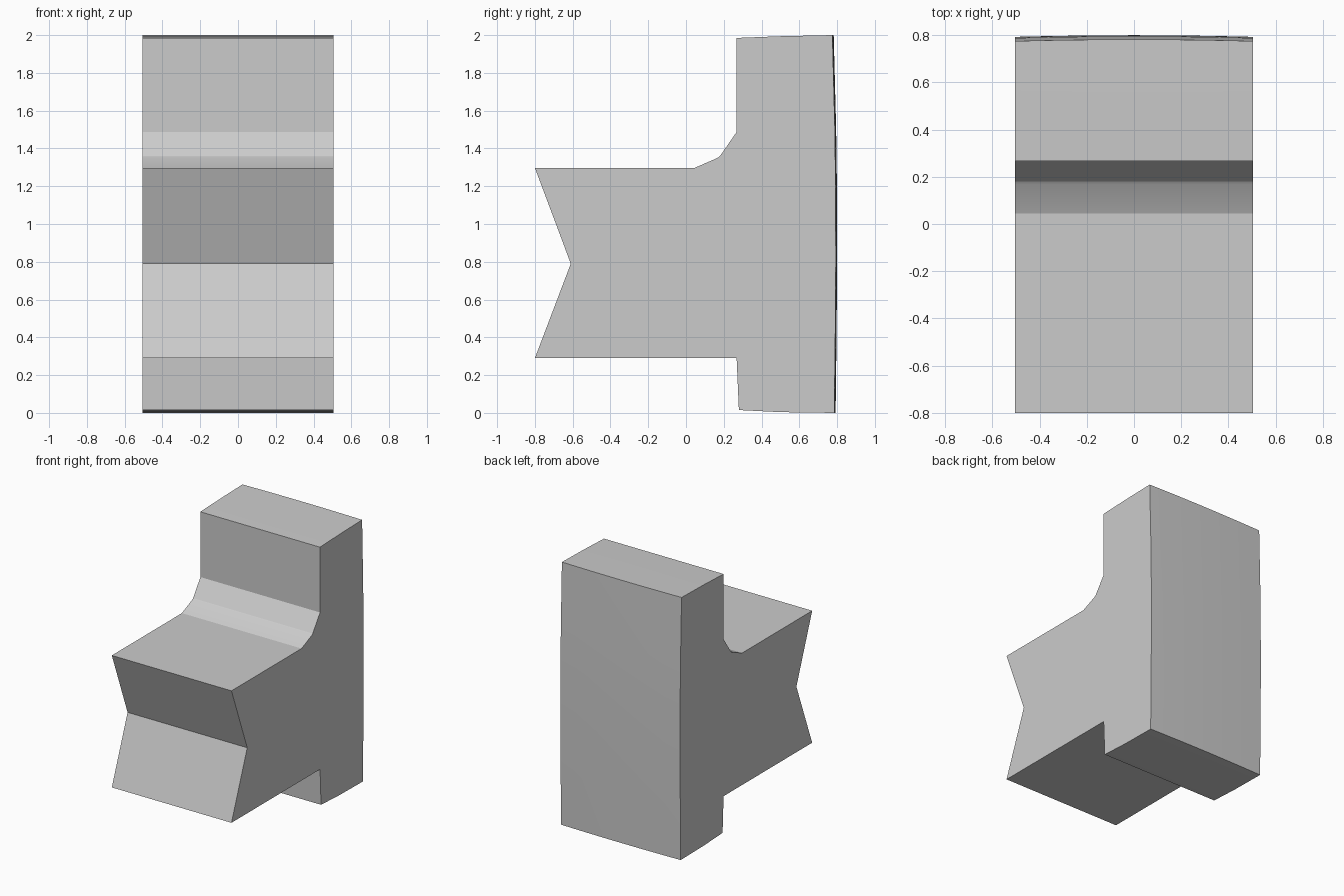
import bpy, bmesh, math

if "Cube" in bpy.data.objects:
    bpy.data.objects.remove(bpy.data.objects["Cube"])

HALF_W = 0.505
SLICES = 8

# Side profile (y, z): top front, cove, ledge, notched nose, underside, foot
front = [(0.268, 1.985), (0.268, 1.487), (0.18, 1.36), (0.167, 1.35),
         (0.045, 1.297), (-0.80, 1.297), (-0.61, 0.79), (-0.80, 0.29),
         (0.268, 0.29), (0.28, 0.015), (0.50, 0.004)]
# Slightly bowed back edge, bottom to top
back = [(0.785, 0.0), (0.79, 0.4), (0.793, 0.8), (0.792, 1.2),
        (0.788, 1.5), (0.775, 2.0)]
top = [(0.50, 1.994)]

bm = bmesh.new()
rings = []
for i in range(SLICES + 1):
    t = 2 * i / SLICES - 1
    bulge = 0.007 * (1 - t * t)      # the back swells toward the middle
    pts = front + [(y + bulge, z) for y, z in back] + top
    rings.append([bm.verts.new((t * HALF_W, y, z)) for y, z in pts])

# Skin between slices, then the two flat sides
n = len(rings[0])
for a, b in zip(rings, rings[1:]):
    for j in range(n):
        k = (j + 1) % n
        bm.faces.new((a[j], a[k], b[k], b[j]))
bm.faces.new(rings[0])
bm.faces.new(rings[-1])
bmesh.ops.recalc_face_normals(bm, faces=bm.faces)

mesh = bpy.data.meshes.new("notched_block")
bm.to_mesh(mesh)
bm.free()
block = bpy.data.objects.new("notched_block", mesh)
bpy.context.collection.objects.link(block)
bpy.context.view_layer.objects.active = block
block.select_set(True)
bpy.ops.object.shade_smooth_by_angle(angle=math.radians(15))
